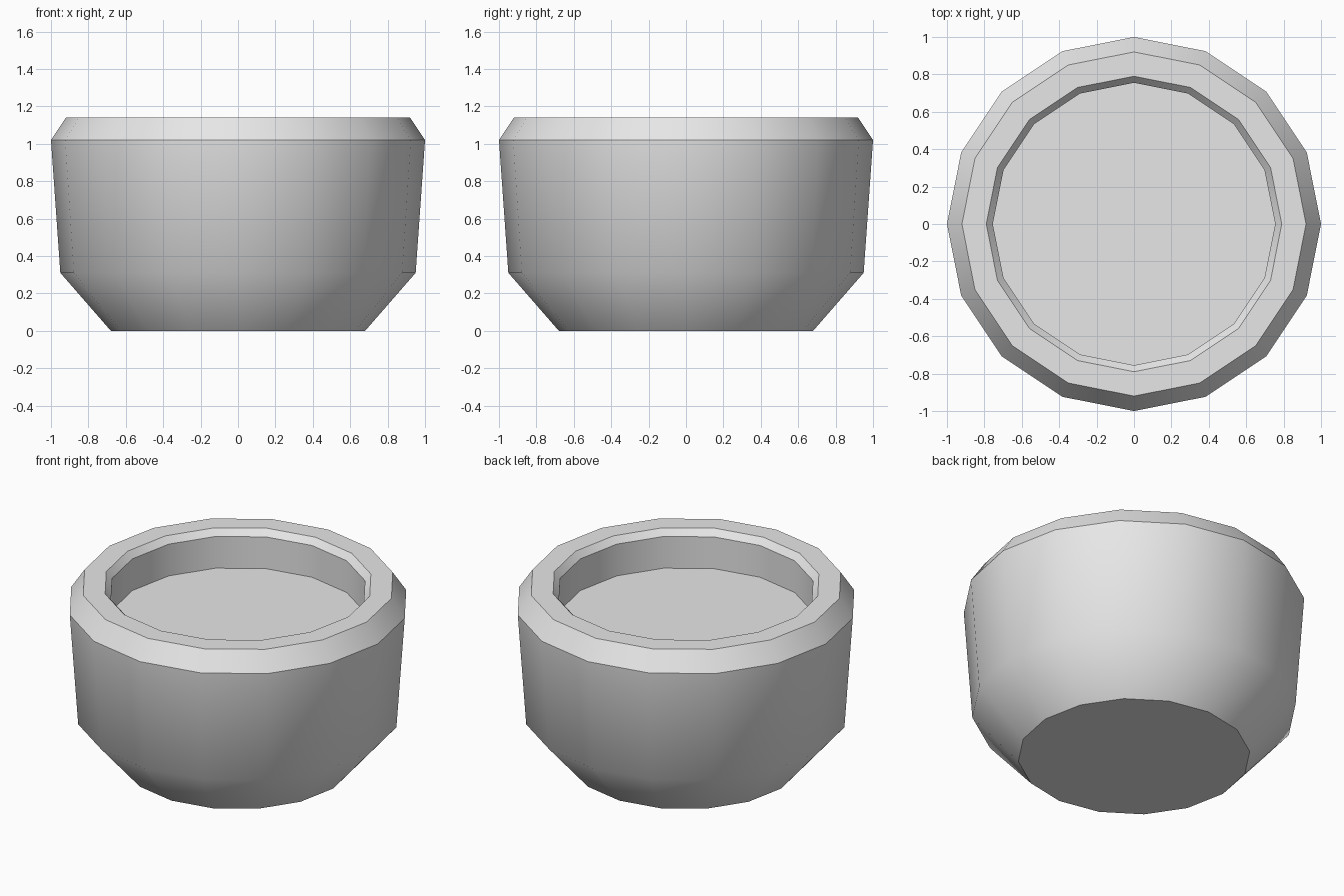
import bpy
import bmesh
from math import cos, sin, tau

SIDES = 16

default = bpy.data.objects.get("Cube")
if default:
    bpy.data.objects.remove(default, do_unlink=True)

# Single plain grey
grey = bpy.data.materials.new("light_grey")
grey.use_nodes = True
colour = (0.8, 0.8, 0.8, 1.0)
grey.diffuse_color = colour
grey.node_tree.nodes["Principled BSDF"].inputs["Base Color"].default_value = colour

# Profile from base to recessed floor: radius, height, crisp edge
profile = [
    (0.68, 0.0, True),     # base
    (0.95, 0.31, False),   # soft lower shoulder
    (1.0, 1.02, True),     # widest line
    (0.92, 1.14, True),    # outer rim
    (0.79, 1.14, True),    # inner rim
    (0.755, 1.10, True),   # inner chamfer
    (0.755, 0.895, True),  # recessed floor
]

bm = bmesh.new()
rings = []
for radius, height, _ in profile:
    rings.append([bm.verts.new((radius * cos(tau * i / SIDES),
                                radius * sin(tau * i / SIDES), height))
                  for i in range(SIDES)])

# Walls between neighbouring rings
for low, high in zip(rings, rings[1:]):
    for i in range(SIDES):
        j = (i + 1) % SIDES
        bm.faces.new((low[i], low[j], high[j], high[i])).smooth = True

# Flat base and recessed floor
bm.faces.new(rings[0][::-1])
bm.faces.new(rings[-1])

# Keep the crisp rings sharp
for ring, (_, _, crisp) in zip(rings, profile):
    for i in range(SIDES):
        edge = bm.edges.get((ring[i], ring[(i + 1) % SIDES]))
        edge.smooth = not crisp

mesh = bpy.data.meshes.new("bowl")
bm.to_mesh(mesh)
bm.free()
mesh.materials.append(grey)
bowl = bpy.data.objects.new("bowl", mesh)
bpy.context.collection.objects.link(bowl)
